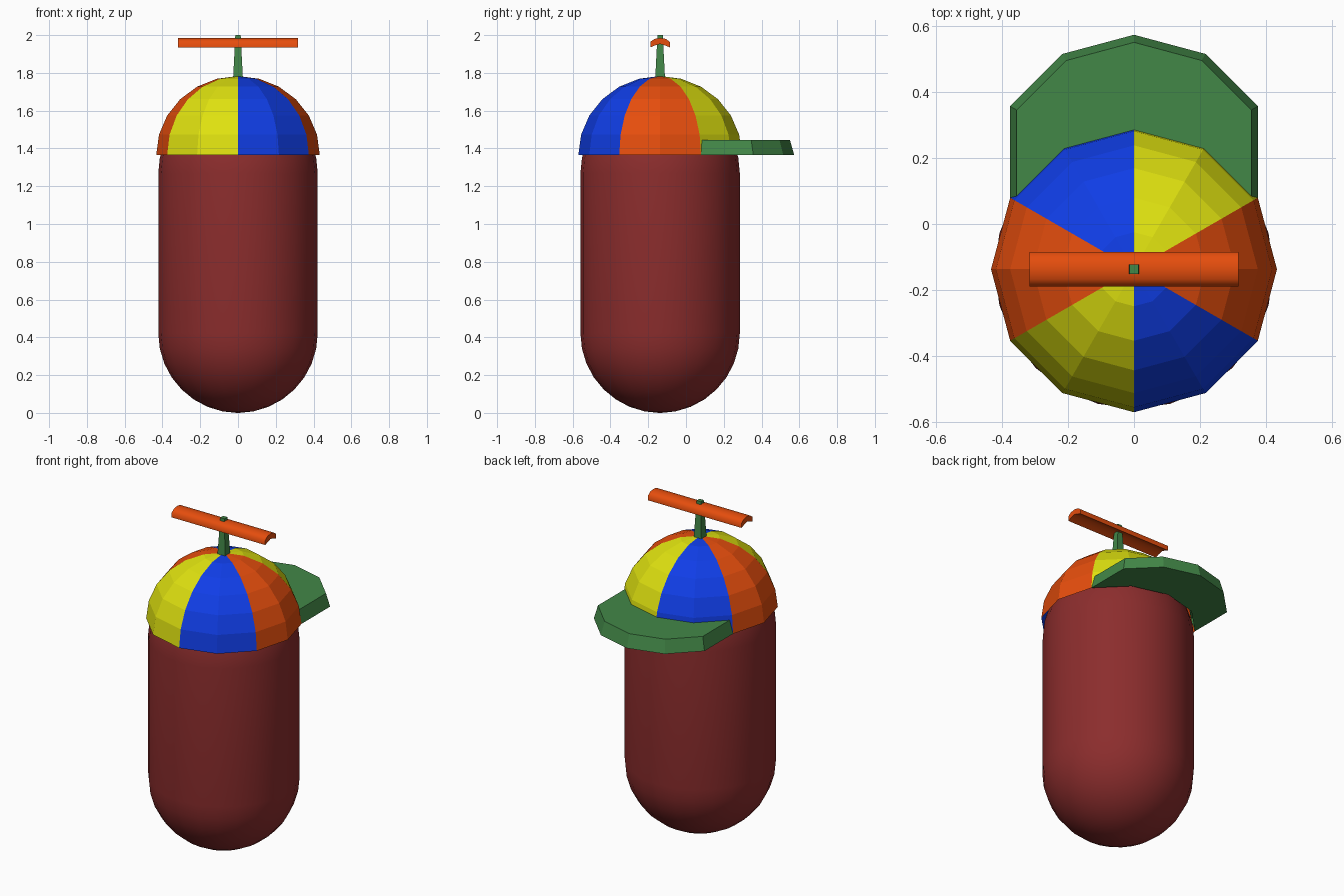
import bpy
from math import sin, cos, pi, radians

if "Cube" in bpy.data.objects:
    bpy.data.objects.remove(bpy.data.objects["Cube"])

CY = -0.137      # common axis of body, cap and stem
RIM = 1.365      # height of the cap rim
R = 0.433        # cap radius


def material(name, rgb):
    m = bpy.data.materials.new(name)
    m.diffuse_color = (*rgb, 1)
    m.use_nodes = True
    m.node_tree.nodes["Principled BSDF"].inputs["Base Color"].default_value = m.diffuse_color
    return m


maroon = material("maroon", (0.26, 0.026, 0.026))
orange = material("orange", (0.79, 0.075, 0.004))
yellow = material("yellow", (0.74, 0.76, 0.005))
blue = material("blue", (0.005, 0.047, 0.79))
green = material("green", (0.055, 0.243, 0.064))


def make(name, verts, faces, mats, smooth=None):
    me = bpy.data.meshes.new(name)
    me.from_pydata(verts, [], faces)
    ob = bpy.data.objects.new(name, me)
    bpy.context.collection.objects.link(ob)
    for m in mats:
        me.materials.append(m)
    bpy.ops.object.select_all(action='DESELECT')
    ob.select_set(True)
    bpy.context.view_layer.objects.active = ob
    if smooth:
        bpy.ops.object.shade_smooth_by_angle(angle=radians(smooth))
    return ob


def lathe(name, profile, n, mats, smooth=None, turn=0.0, caps=(True, True)):
    """Rings of (radius, z) bottom to top, n sides, optional end caps."""
    verts = [(r * cos(2 * pi * i / n + turn), CY + r * sin(2 * pi * i / n + turn), z)
             for r, z in profile for i in range(n)]
    faces = [(k * n + i, k * n + (i + 1) % n, (k + 1) * n + (i + 1) % n, (k + 1) * n + i)
             for k in range(len(profile) - 1) for i in range(n)]
    if caps[0]:
        faces.append(tuple(reversed(range(n))))
    if caps[1]:
        faces.append(tuple(range(len(verts) - n, len(verts))))
    return make(name, verts, faces, mats, smooth)


# Capsule body
BR, TOP = 0.422, 1.69
arc = [radians(a) for a in (-89, -78.75, -67.5, -56.25, -45, -33.75, -22.5, -11.25, 0)]
low = [(BR * cos(a), BR + BR * sin(a)) for a in arc]
high = [(r, TOP - z) for r, z in reversed(low)]
lathe("body", low + high, 24, [maroon], smooth=40)

# Six-panel cap dome, two facets per panel
dome = [(R * cos(radians(a)), RIM + 0.418 * sin(radians(a))) for a in (0, 15, 30, 45, 60, 75, 89.5)]
cap = lathe("cap_dome", dome, 12, [orange, yellow, blue], caps=(False, True))
for k, p in enumerate(cap.data.polygons):
    if k < 72:
        p.material_index = ((k % 12 + 1) // 2) % 3

# Brim: the rim arc pushed outwards, tapered towards the top
SHIFT = 0.277


def rim_arc(r, shift, z):
    return [(r * cos(radians(a)), CY + r * sin(radians(a)) + shift, z) for a in range(30, 151, 30)]


rings = [rim_arc(R, 0, RIM), rim_arc(R, SHIFT, RIM),
         rim_arc(0.41, SHIFT, 1.445), rim_arc(0.41, 0, 1.445)]
verts = [v for ring in rings for v in ring]
faces = [(5 * k + i, 5 * k + i + 1, 5 * (k + 1) + i + 1, 5 * (k + 1) + i)
         for k in range(3) for i in range(4)]
faces += [(15, 10, 5, 0), (4, 9, 14, 19)]
make("brim", verts, faces, [green])

# Square tapered stem
lathe("stem", [(0.038, 1.75), (0.02, 2.0)], 4, [green], turn=pi / 4)

# Propeller: arched bar, hollow underneath
section = [(-0.052, 1.935), (-0.052, 1.964), (-0.03, 1.98), (0, 1.985),
           (0.03, 1.98), (0.052, 1.964), (0.052, 1.935), (0.028, 1.945), (0, 1.953), (-0.028, 1.945)]
n = len(section)
verts = [(x, CY + y, z) for x in (-0.317, 0.317) for y, z in section]
faces = [(i, n + i, n + (i + 1) % n, (i + 1) % n) for i in range(n)]
faces += [tuple(range(n)), tuple(reversed(range(n, 2 * n)))]
prop = make("propeller", verts, faces, [orange], smooth=60)

# Consistent outward normals on the closed hand-built parts
import bmesh
for name in ("brim", "propeller"):
    me = bpy.data.objects[name].data
    bm = bmesh.new()
    bm.from_mesh(me)
    bmesh.ops.recalc_face_normals(bm, faces=bm.faces)
    bm.to_mesh(me)
    bm.free()
